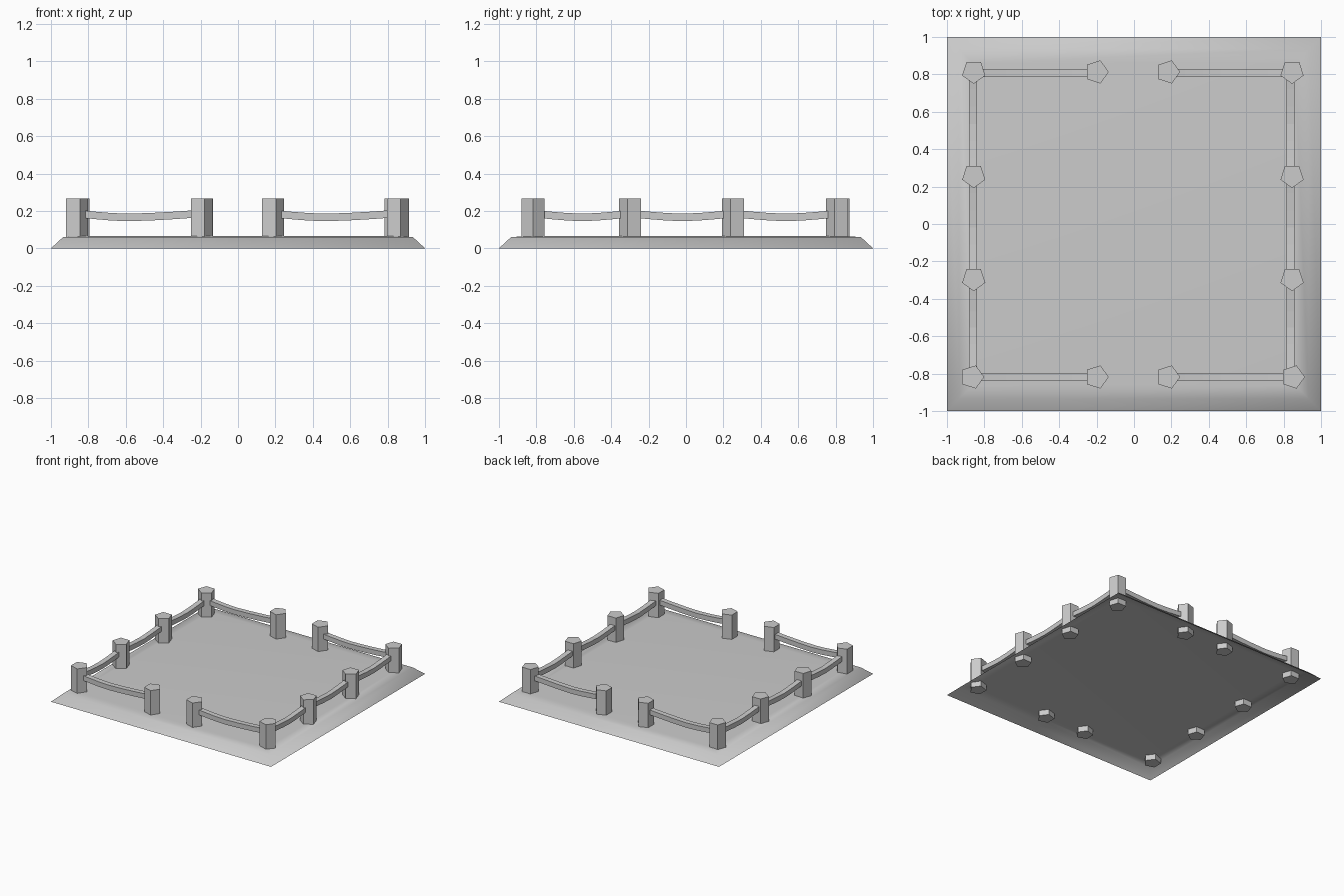
import bpy, bmesh
from math import cos, sin, pi
from mathutils import Vector

if "Cube" in bpy.data.objects:
    bpy.data.objects.remove(bpy.data.objects["Cube"])


def finish(bm, name, smooth=False):
    bmesh.ops.recalc_face_normals(bm, faces=bm.faces)
    mesh = bpy.data.meshes.new(name)
    bm.to_mesh(mesh)
    bm.free()
    for p in mesh.polygons:
        p.use_smooth = smooth
    obj = bpy.data.objects.new(name, mesh)
    bpy.context.collection.objects.link(obj)
    return obj


def loft(bm, rings, cap_start, cap_end):
    vs = [[bm.verts.new(p) for p in r] for r in rings]
    n = len(vs[0])
    for a, b in zip(vs, vs[1:]):
        for i in range(n):
            j = (i + 1) % n
            bm.faces.new((a[i], a[j], b[j], b[i]))
    if cap_start:
        bm.faces.new(vs[0][::-1])
    if cap_end:
        bm.faces.new(vs[-1])


# Ground slab: softly shaded shell with sloped sides, open underneath
bm = bmesh.new()
loft(bm, [[(-h, -h, z), (h, -h, z), (h, h, z), (-h, h, z)]
          for h, z in ((1.0, 0.0), (0.935, 0.06), (0.86, 0.065))], False, True)
ground = finish(bm, "ground_slab", True)
if sum(f.normal.z for f in ground.data.polygons) < 0:
    ground.data.flip_normals()


# Five-sided posts, pushed through the slab top
def post(name, x, y, angle, r=0.065):
    bm = bmesh.new()
    loft(bm, [[(x + r * cos(angle + i * 2 * pi / 5), y + r * sin(angle + i * 2 * pi / 5), z)
               for i in range(5)] for z in (0.02, 0.265)], True, True)
    finish(bm, name)


# Sagging square rails between post centres
def rail(name, a, b, low=0.5, w=0.021, h=0.02):
    a, b = Vector((*a, 0)), Vector((*b, 0))
    side = (b - a).normalized().cross(Vector((0, 0, 1))) * w
    rings = []
    for k in range(7):
        u = k / 3 - 1
        t = low + u * (low if u < 0 else 1 - low)
        c = a.lerp(b, t) + Vector((0, 0, 0.165 + 0.021 * abs(u) ** 1.5))
        up = Vector((0, 0, h))
        rings.append([c - side - up, c + side - up, c + side + up, c - side + up])
    bm = bmesh.new()
    loft(bm, rings, True, True)
    finish(bm, name)


# Side fences
side_y = (-0.815, -0.294, 0.257, 0.814)
for label, px, rx in (("left", -0.857, -0.861), ("right", 0.845, 0.837)):
    for i, y in enumerate(side_y[1:]):
        post(f"{label}_post_{i + 1}", px, y, -pi / 2)
    for i in range(3):
        rail(f"{label}_rail_{i + 1}", (rx, side_y[i]), (rx, side_y[i + 1]))

# Front corner posts
post("front_left_corner_post", -0.866, -0.818, 0)
post("front_right_corner_post", 0.849, -0.818, 0)

# Front and back fences with a gate gap in the middle
for label, y, ry in (("front", -0.818, -0.818), ("back", 0.813, 0.808)):
    post(f"{label}_left_gate_post", -0.2, y, 0)
    post(f"{label}_right_gate_post", 0.182, y, 0)
    rail(f"{label}_left_rail", (-0.857, ry), (-0.2, ry), 0.4)
    rail(f"{label}_right_rail", (0.182, ry), (0.847, ry), 0.42)
